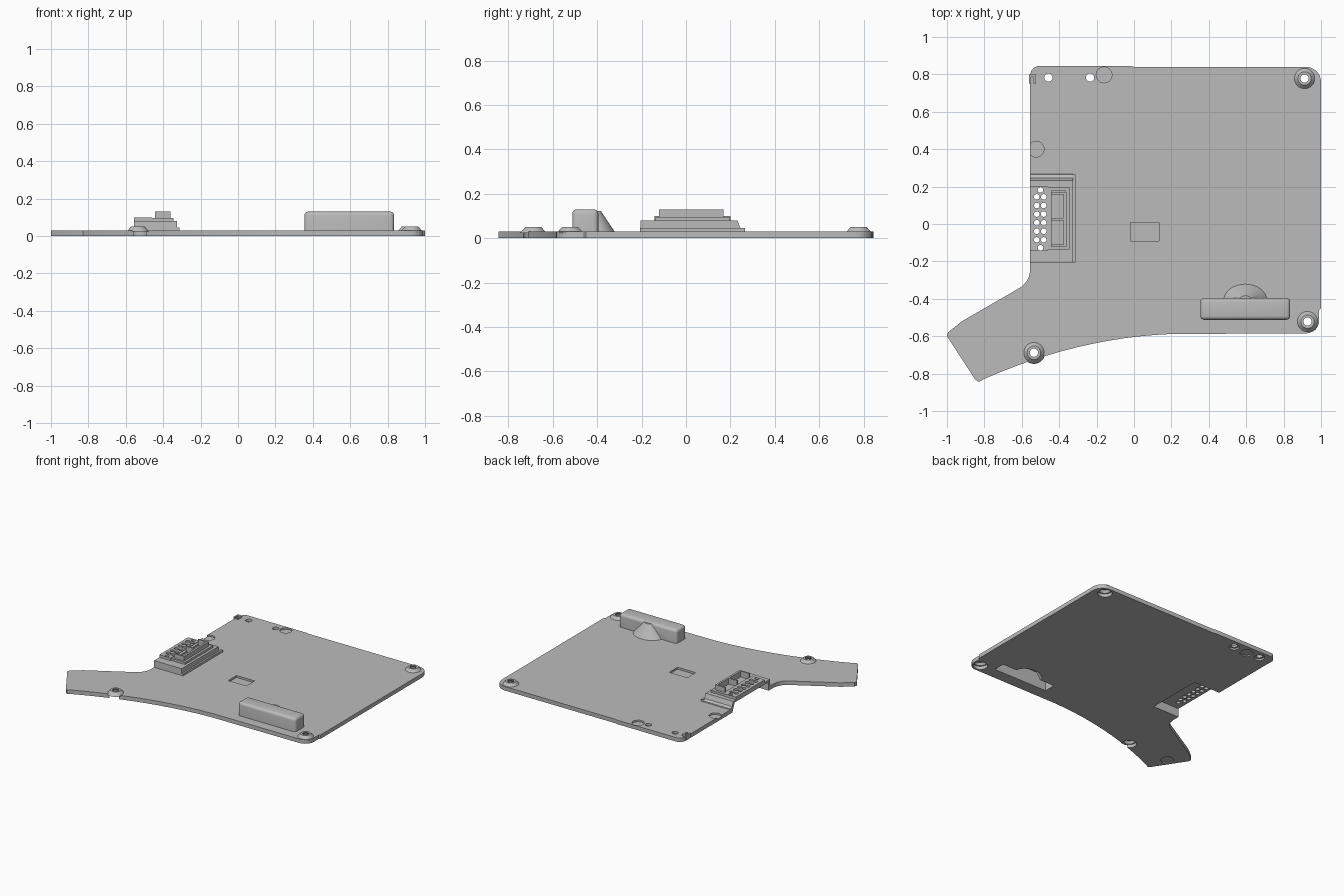
import bpy, bmesh, math
from mathutils import Matrix, Vector

if "Cube" in bpy.data.objects:
    bpy.data.objects.remove(bpy.data.objects["Cube"])

grey = bpy.data.materials.new("plain grey")
grey.use_nodes = True
grey.diffuse_color = (0.5, 0.5, 0.5, 1)
grey.node_tree.nodes["Principled BSDF"].inputs["Base Color"].default_value = (0.5, 0.5, 0.5, 1)


def finish(name, bm):
    bmesh.ops.recalc_face_normals(bm, faces=bm.faces)
    mesh = bpy.data.meshes.new(name)
    bm.to_mesh(mesh)
    bm.free()
    mesh.materials.append(grey)
    ob = bpy.data.objects.new(name, mesh)
    bpy.context.collection.objects.link(ob)
    return ob


def box(name, x, y, z, round_by=0):
    bm = bmesh.new()
    size = [b - a for a, b in (x, y, z)]
    mid = [(a + b) / 2 for a, b in (x, y, z)]
    bmesh.ops.create_cube(bm, size=1, matrix=Matrix.Translation(mid) @ Matrix.Diagonal((*size, 1)))
    if round_by:
        edges = [e for e in bm.edges if max(v.co.z for v in e.verts) > mid[2]]
        bmesh.ops.bevel(bm, geom=edges, offset=round_by, segments=4, profile=0.5, affect='EDGES')
    return finish(name, bm)


def cone(name, x, y, r1, r2, z, stretch=1, sides=32):
    bm = bmesh.new()
    place = Matrix.Translation((x, y, sum(z) / 2)) @ Matrix.Diagonal((1, stretch, 1, 1))
    bmesh.ops.create_cone(bm, cap_ends=True, segments=sides, radius1=r1, radius2=r2,
                          depth=z[1] - z[0], matrix=place)
    return finish(name, bm)


def prism(name, points, axis, a, b):
    """Extrude a closed outline along the x or z axis."""
    bm = bmesh.new()
    verts = [bm.verts.new((a, *p) if axis == 'x' else (*p, a)) for p in points]
    face = bm.faces.new(verts)
    moved = bmesh.ops.extrude_face_region(bm, geom=[face])["geom"]
    shift = Vector((b - a, 0, 0)) if axis == 'x' else Vector((0, 0, b - a))
    bmesh.ops.translate(bm, vec=shift, verts=[g for g in moved if isinstance(g, bmesh.types.BMVert)])
    return finish(name, bm)


def cut(cutter, *targets):
    cutter.hide_render = True
    for ob in targets:
        bpy.context.view_layer.objects.active = ob
        mod = ob.modifiers.new("cut", 'BOOLEAN')
        mod.operation = 'DIFFERENCE'
        mod.solver = 'EXACT'
        mod.object = cutter
        bpy.ops.object.modifier_apply(modifier=mod.name)
    bpy.data.objects.remove(cutter)


def arc(cx, cy, r, start, end, steps=6):
    angles = [math.radians(start + (end - start) * i / steps) for i in range(steps + 1)]
    return [(cx + r * math.cos(t), cy + r * math.sin(t)) for t in angles]


# base plate with rounded corners, a curved front edge and a side arm
outline = arc(-0.505, 0.795, 0.05, 180, 90) + [(-0.02, 0.845), (0, 0.84)]
outline += arc(0.92, 0.76, 0.08, 90, 0) + [(1, -0.45), (0.99, -0.46)]
outline += arc(0.92, -0.515, 0.07, 0, -90)
for i in range(13):
    t = i / 12
    outline.append((0.2 - 1.0 * t, -0.588 - 0.04 * t - 0.2 * t * t))
outline += [(-0.83, -0.845), (-0.85, -0.83), (-1, -0.6), (-0.995, -0.58), (-0.92, -0.52)]
outline += arc(-0.675, -0.24, 0.12, -62, 0)
plate = prism("base_plate", outline, 'z', 0, 0.03)

# hollow screw bosses
bosses = []
for i, (x, y) in enumerate([(0.912, 0.778), (0.928, -0.522), (-0.535, -0.688)]):
    boss = cone(f"screw_boss_{i + 1}", x, y, 0.06, 0.036, (0.024, 0.05))
    cut(cone("boss_hollow", x, y, 0.048, 0.03, (0.015, 0.042)), boss)
    cut(cone("screw_hole", x, y, 0.022, 0.022, (0, 0.1)), boss)
    cut(cone("plate_hole", x, y, 0.05, 0.05, (-0.1, 0.1)), plate)
    bosses.append(boss)

# raised housing with a sloped bulge behind it, hollow underneath
housing = box("raised_housing", (0.355, 0.835), (-0.512, -0.395), (0.02, 0.13), 0.02)
bulge = cone("housing_bulge", 0.595, -0.41, 0.125, 0.035, (0.02, 0.122), 0.76)
cut(cone("bulge_hollow", 0.595, -0.41, 0.118, 0.028, (-0.02, 0.11), 0.72), plate, housing, bulge)
cut(box("housing_hollow", (0.37, 0.82), (-0.497, -0.41), (-0.02, 0.115)), plate, housing, bulge)

# stepped connector pedestal, hollow underneath and open at the side
pedestal_profile = [(-0.207, 0.02), (0.27, 0.02), (0.265, 0.036), (0.245, 0.046),
                    (0.232, 0.08), (-0.205, 0.08)]
pedestal = prism("connector_pedestal", pedestal_profile, 'x', -0.555, -0.325)
lip = box("pedestal_lip", (-0.33, -0.312), (-0.207, 0.265), (0.02, 0.045))
pocket = [(-0.19, -0.02), (0.25, -0.02), (0.215, 0.065), (-0.19, 0.065)]
cut(prism("pedestal_hollow", pocket, 'x', -0.7, -0.335), plate, pedestal)

# pin block with two rows of through holes
pin_block = box("pin_block", (-0.555, -0.46), (-0.142, 0.2), (0.075, 0.1))
holes = [(x, -0.085 + 0.046 * i) for x in (-0.52, -0.483) for i in range(6)]
for x, y in holes + [(-0.5, 0.182), (-0.5, -0.127)]:
    cut(cone("pin_hole", x, y, 0.015, 0.015, (-0.1, 0.2), sides=16), pin_block, pedestal)

# socket tray with two open bays
tray = box("socket_tray", (-0.461, -0.345), (-0.137, 0.197), (0.075, 0.096))
cut(box("tray_bay", (-0.44, -0.37), (-0.118, 0.178), (0.086, 0.2)), tray)
box("socket_back_wall", (-0.377, -0.362), (-0.122, 0.17), (0.08, 0.13))
for i, y in enumerate((-0.122, 0.02, 0.158)):
    box(f"socket_divider_{i + 1}", (-0.445, -0.365), (y, y + 0.012), (0.08, 0.13))

# edge clip
clip = box("edge_clip", (-0.562, -0.525), (0.75, 0.8), (0.005, 0.042))
cut(box("clip_slot", (-0.55, -0.538), (0.74, 0.785), (0.032, 0.1)), clip)

# plate holes, shallow discs and the middle window recess
for x in (-0.458, -0.235):
    cut(cone("small_hole", x, 0.783, 0.022, 0.022, (-0.1, 0.1)), plate)
    cut(cone("counterbore", x, 0.783, 0.036, 0.036, (-0.1, 0.012)), plate)
for x, y in ((-0.16, 0.797), (-0.523, 0.4)):
    cut(cone("disc_recess", x, y, 0.042, 0.042, (0.018, 0.1)), plate)
for x, y in ((-0.35, 0.775), (-0.875, -0.69)):
    cut(cone("under_recess", x, y, 0.045, 0.045, (-0.1, 0.008)), plate)
cut(box("window_recess", (-0.018, 0.133), (-0.09, 0.008), (0.015, 0.1)), plate)

# smooth the rounded parts while keeping edges sharp
for ob in [housing, bulge, plate] + bosses:
    bpy.ops.object.select_all(action='DESELECT')
    ob.select_set(True)
    bpy.context.view_layer.objects.active = ob
    bpy.ops.object.shade_smooth_by_angle(angle=math.radians(35))
